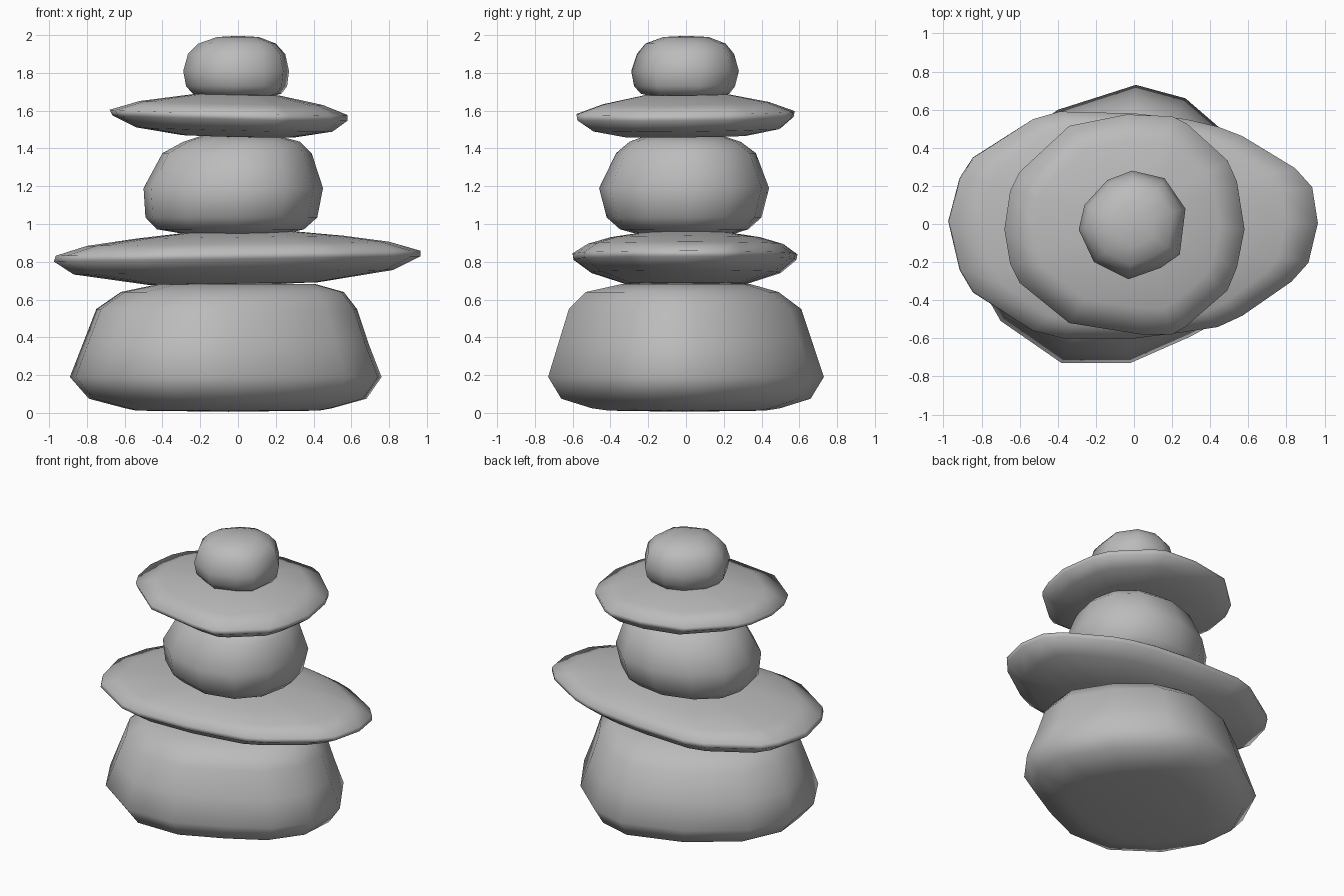
import bpy, bmesh

stone = bpy.data.materials.new("stone grey")
stone.diffuse_color = (0.5, 0.5, 0.5, 1)


def pebble(name, outline, levels, tilt=(0, 0)):
    """Loft a plan outline through levels of (z, xmin, xmax, ymin, ymax); tilt is the rise per unit x, y."""
    xs, ys = zip(*outline)
    x0, x1, y0, y1 = min(xs), max(xs), min(ys), max(ys)
    bm = bmesh.new()

    def vert(x, y, z):
        return bm.verts.new((x, y, z + tilt[0] * x + tilt[1] * y))

    rings = []
    for z, a, b, c, d in levels:
        rings.append([vert(a + (x - x0) / (x1 - x0) * (b - a),
                           c + (y - y0) / (y1 - y0) * (d - c), z) for x, y in outline])
    n = len(outline)
    for lo, hi in zip(rings, rings[1:]):
        for i in range(n):
            j = (i + 1) % n
            bm.faces.new((lo[i], lo[j], hi[j], hi[i]))
    # gently domed caps
    for ring, bulge in ((rings[0], -0.006), (rings[-1], 0.006)):
        cx = sum(v.co.x for v in ring) / n
        cy = sum(v.co.y for v in ring) / n
        cz = sum(v.co.z for v in ring) / n
        c = bm.verts.new((cx, cy, cz + bulge))
        for i in range(n):
            bm.faces.new((ring[i], ring[(i + 1) % n], c))
    bmesh.ops.recalc_face_normals(bm, faces=bm.faces)
    for f in bm.faces:
        f.smooth = True
    me = bpy.data.meshes.new(name)
    bm.to_mesh(me)
    bm.free()
    me.materials.append(stone)
    ob = bpy.data.objects.new(name, me)
    bpy.context.collection.objects.link(ob)


# Large tapering foundation boulder
pebble("base_boulder",
       [(.01, .73), (-.4, .6), (-.75, .35), (-.89, .05), (-.86, -.22), (-.7, -.5), (-.38, -.72),
        (-.02, -.72), (.3, -.58), (.57, -.43), (.74, -.2), (.76, .08), (.55, .42), (.27, .66)],
       [(.012, -.54, .43, -.41, .42), (.025, -.60, .50, -.5, .5), (.075, -.79, .68, -.66, .66),
        (.19, -.89, .76, -.73, .73), (.37, -.82, .69, -.675, .67), (.55, -.75, .63, -.62, .61),
        (.64, -.62, .56, -.53, .49), (.682, -.42, .41, -.34, .34)])

# Wide flat slab
pebble("wide_slab",
       [(-.98, .02), (-.92, -.24), (-.85, -.36), (-.54, -.56), (-.38, -.6), (0, -.6), (.24, -.57),
        (.44, -.54), (.57, -.48), (.83, -.3), (.92, -.2), (.97, .01), (.94, .2), (.85, .3),
        (.57, .47), (.44, .52), (.27, .56), (0, .59), (-.4, .6), (-.54, .56), (-.85, .36), (-.92, .25)],
       [(.685, -.48, .42, -.32, .32), (.745, -.87, .82, -.5, .5), (.815, -.975, .965, -.595, .585),
        (.845, -.965, .965, -.6, .59), (.895, -.8, .8, -.52, .52), (.93, -.54, .56, -.4, .4),
        (.957, -.28, .3, -.22, .22)],
       (.014, 0))

# Rounded middle stone
pebble("middle_stone",
       [(-.5, 0), (-.46, -.2), (-.28, -.37), (0, -.46), (.25, -.4), (.4, -.22), (.45, .02),
        (.4, .23), (.22, .4), (-.03, .44), (-.28, .36), (-.45, .2)],
       [(.95, -.3, .26, -.27, .26), (.972, -.43, .35, -.35, .33), (1.035, -.49, .42, -.42, .4),
        (1.19, -.5, .45, -.46, .44), (1.375, -.4, .39, -.37, .37), (1.435, -.29, .33, -.3, .29),
        (1.465, -.2, .22, -.22, .2)])

# Upper flat slab
pebble("upper_slab",
       [(-.68, -.02), (-.65, -.2), (-.6, -.3), (-.34, -.51), (.04, -.57), (.2, -.57), (.27, -.53),
        (.49, -.34), (.54, -.22), (.58, -.02), (.54, .23), (.49, .34), (.28, .53), (.2, .57),
        (-.04, .58), (-.34, .52), (-.6, .28), (-.65, .18)],
       [(1.465, -.3, .3, -.32, .32), (1.5, -.54, .5, -.49, .5), (1.56, -.665, .58, -.575, .57),
        (1.59, -.68, .58, -.58, .575), (1.64, -.52, .45, -.44, .44), (1.685, -.22, .22, -.22, .22)],
       (-.022, .012))

# Small rounded cap stone
pebble("cap_stone",
       [(-.29, -.03), (-.21, -.2), (-.03, -.29), (.14, -.23), (.24, -.16), (.27, .08), (.16, .24),
        (-.01, .28), (-.14, .23), (-.26, .1)],
       [(1.675, -.18, .18, -.18, .18), (1.69, -.24, .23, -.24, .23), (1.73, -.275, .26, -.275, .26),
        (1.81, -.29, .27, -.29, .28), (1.9, -.265, .25, -.26, .255), (1.955, -.21, .2, -.215, .21),
        (1.99, -.11, .11, -.12, .12)])
